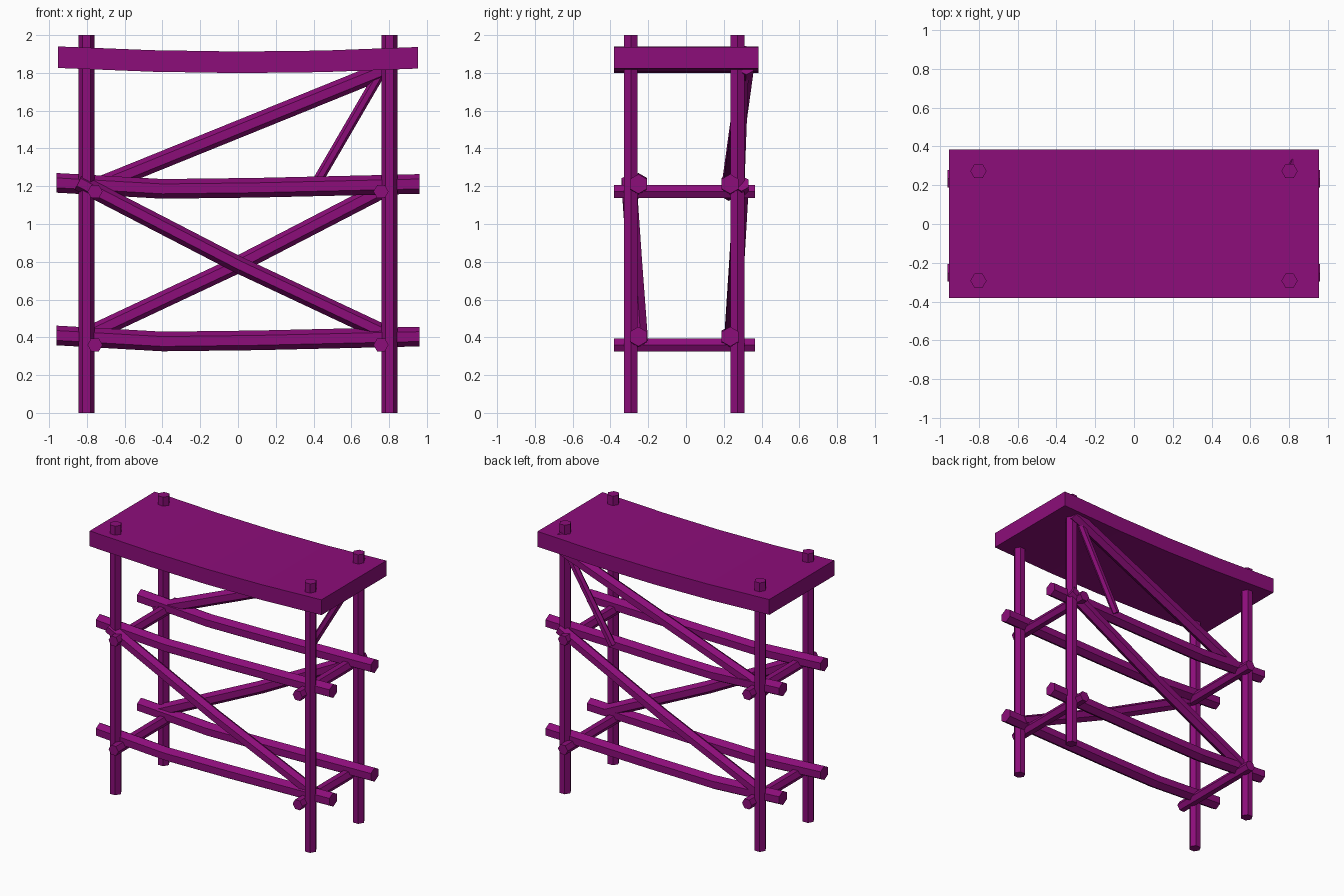
import bpy
import bmesh
from math import cos, sin, pi
from mathutils import Vector

cube = bpy.data.objects.get("Cube")
if cube:
    bpy.data.objects.remove(cube, do_unlink=True)

# Single painted colour
COLOUR = (0.265, 0.004, 0.195, 1)
paint = bpy.data.materials.new("purple_paint")
paint.use_nodes = True
paint.diffuse_color = COLOUR
paint.node_tree.nodes["Principled BSDF"].inputs["Base Color"].default_value = COLOUR


def loft(name, rings):
    """Skin a list of cross-section rings into a closed, flat-shaded solid."""
    bm = bmesh.new()
    loops = [[bm.verts.new(p) for p in ring] for ring in rings]
    n = len(loops[0])
    for a, b in zip(loops, loops[1:]):
        for i in range(n):
            j = (i + 1) % n
            bm.faces.new((a[i], a[j], b[j], b[i]))
    bm.faces.new(loops[0])
    bm.faces.new(loops[-1])
    bmesh.ops.recalc_face_normals(bm, faces=bm.faces)
    mesh = bpy.data.meshes.new(name)
    bm.to_mesh(mesh)
    bm.free()
    mesh.materials.append(paint)
    obj = bpy.data.objects.new(name, mesh)
    bpy.context.collection.objects.link(obj)
    return obj


def pole(name, path, radius, corner):
    """Six-sided pole along a path; one edge points towards corner."""
    pts = [Vector(p) for p in path]
    axis = (pts[-1] - pts[0]).normalized()
    side = axis.cross(Vector(corner)).normalized()
    up = side.cross(axis)
    angles = [k * pi / 3 for k in range(6)]
    loft(name, [[p + radius * (up * cos(a) + side * sin(a)) for a in angles] for p in pts])


UP, ACROSS = (0, 0, 1), (1, 0, 0)
SIDES = {"right": -1, "left": 1}

# Upright posts and short cross ties
for side, s in SIDES.items():
    for end, y in (("front", -0.292), ("back", 0.273)):
        pole(f"{end}_{side}_post", [(0.802 * s, y, 0), (0.802 * s, y, 2)], 0.042, ACROSS)
    for level, z in (("lower", 0.36), ("upper", 1.172)):
        pole(f"{level}_{side}_tie", [(0.757 * s, -0.382, z), (0.757 * s, 0.366, z)], 0.04, ACROSS)

# Long rails, slightly sagging
SAG = [(-0.962, 0.01), (-0.4, -0.022), (0.1, -0.016), (0.96, 0.004)]
for level, z in (("lower", 0.4), ("upper", 1.208)):
    for end, y in (("front", -0.252), ("back", 0.234)):
        pole(f"{end}_{level}_rail", [(x, y, z + dz) for x, dz in SAG], 0.052, UP)

# Diagonal braces
pole("front_brace", [(-0.845, -0.302, 1.222), (0, -0.272, 0.785), (0.82, -0.243, 0.4)], 0.045, UP)
pole("back_lower_brace", [(-0.82, 0.243, 0.4), (0, 0.268, 0.785), (0.83, 0.293, 1.215)], 0.045, UP)
pole("back_upper_brace", [(-0.83, 0.226, 1.165), (0.82, 0.318, 1.833)], 0.046, UP)
pole("back_short_brace", [(0.405, 0.285, 1.2), (0.83, 0.312, 1.93)], 0.027, UP)

# Sagging deck board
deck_rings = []
for x, dz in [(-0.953, 0), (-0.45, -0.02), (0, -0.027), (0.45, -0.022), (0.953, -0.003)]:
    low, high = 1.826 + dz, 1.94 + dz
    deck_rings.append([(x, -0.381, low), (x, 0.383, low), (x, 0.383, high), (x, -0.381, high)])
loft("deck", deck_rings)
